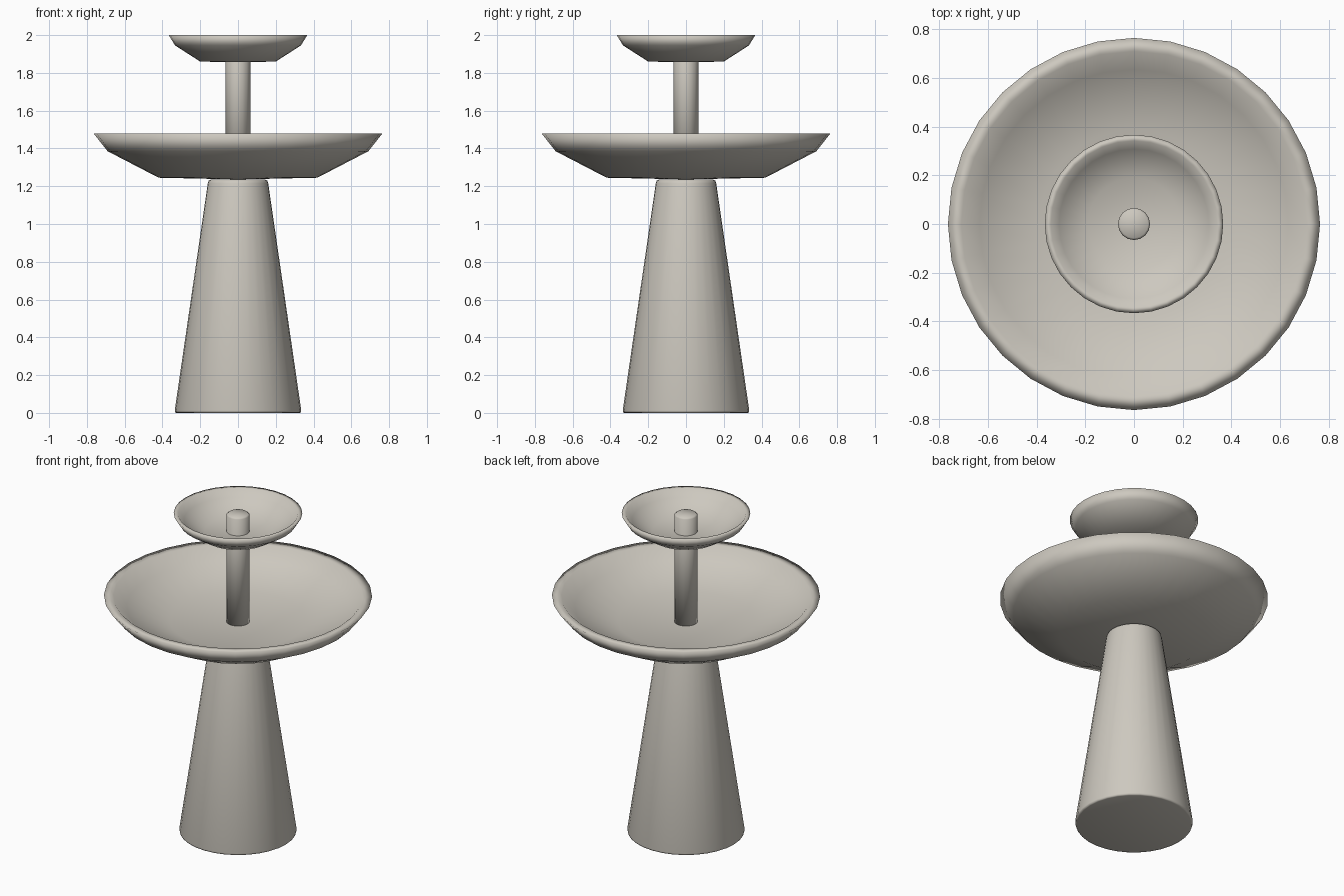
import bpy, bmesh
from math import cos, sin, tau

cube = bpy.data.objects.get("Cube")
if cube:
    bpy.data.objects.remove(cube, do_unlink=True)

# Warm grey stone
stone = bpy.data.materials.new("pale_stone")
stone.use_nodes = True
stone.diffuse_color = (0.61, 0.58, 0.52, 1)
stone.node_tree.nodes["Principled BSDF"].inputs["Base Color"].default_value = stone.diffuse_color


def lathe(name, profile, sides):
    """Revolve (radius, z) points, bottom centre first, into a closed smooth solid."""
    bm = bmesh.new()
    rings = []
    for r, z in profile:
        count = sides if r > 0 else 1
        rings.append([bm.verts.new((r * cos(tau * i / sides), r * sin(tau * i / sides), z))
                      for i in range(count)])
    for low, high in zip(rings, rings[1:]):
        for i in range(sides):
            j = (i + 1) % sides
            corners = [low[i % len(low)], low[j % len(low)],
                       high[j % len(high)], high[i % len(high)]]
            bm.faces.new(list(dict.fromkeys(corners)))
    bmesh.ops.recalc_face_normals(bm, faces=bm.faces)
    for face in bm.faces:
        face.smooth = True
    mesh = bpy.data.meshes.new(name)
    bm.to_mesh(mesh)
    bm.free()
    mesh.materials.append(stone)
    obj = bpy.data.objects.new(name, mesh)
    bpy.context.collection.objects.link(obj)
    return obj


# Tapered pedestal with softened edges
lathe("pedestal", [(0, 0), (0.325, 0), (0.333, 0.003), (0.335, 0.012),
                   (0.16, 1.215), (0.155, 1.23), (0.145, 1.235), (0, 1.237)], 32)

# Large lower basin: outside up to the rim, then back down inside
lathe("lower_basin", [(0, 1.236), (0.42, 1.245), (0.69, 1.385), (0.765, 1.48),
                      (0.71, 1.478), (0.635, 1.41), (0.39, 1.325), (0, 1.318)], 32)

# Small upper basin
lathe("upper_basin", [(0, 1.856), (0.2, 1.86), (0.333, 1.945), (0.367, 2.0),
                      (0.342, 1.999), (0.308, 1.957), (0.19, 1.89), (0, 1.886)], 32)

# Central pipe rising through both basins
lathe("water_pipe", [(0, 1.25), (0.066, 1.25), (0.066, 1.99), (0.058, 1.998), (0, 2.0)], 16)
